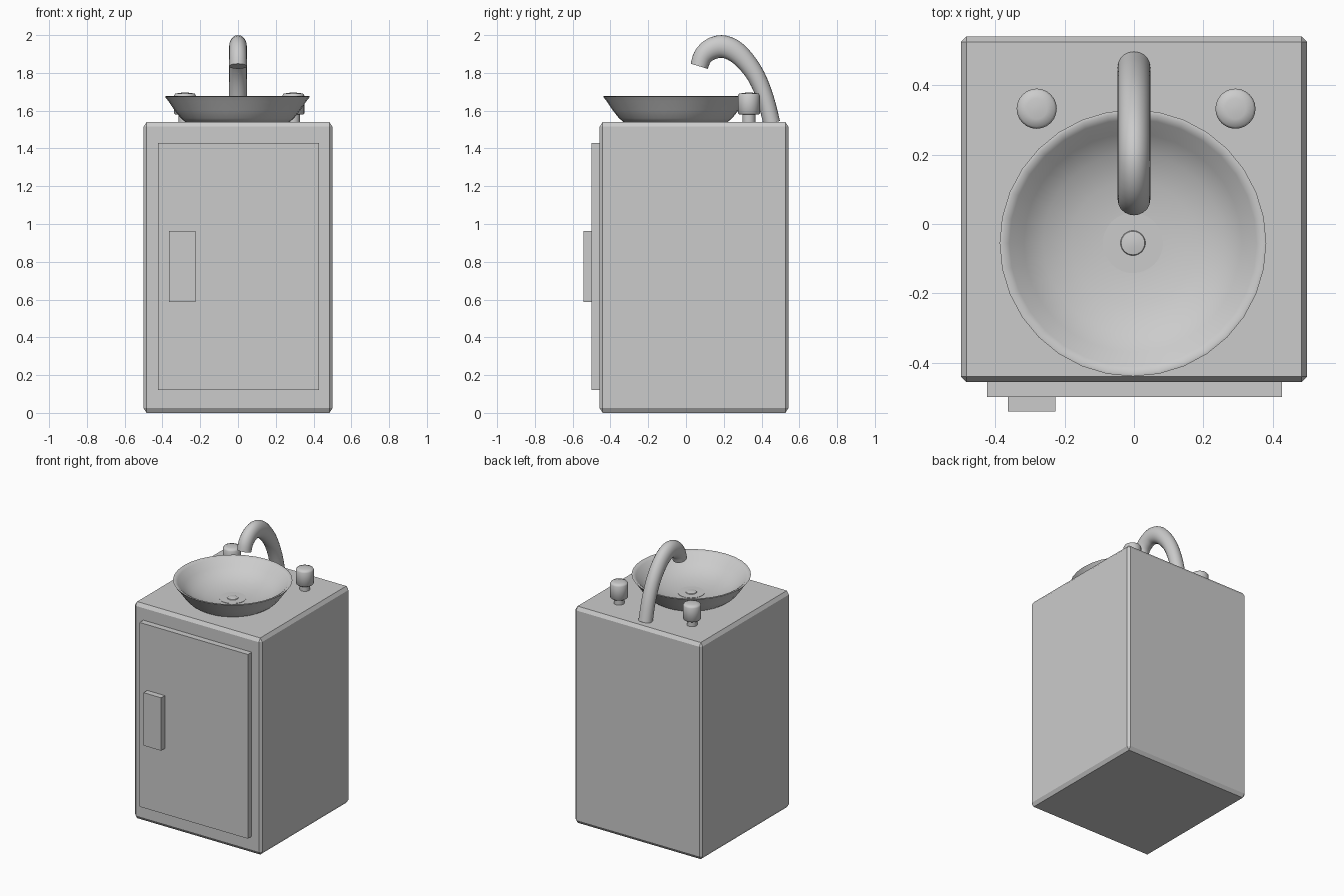
import bpy, bmesh, math
from mathutils import Vector, Matrix

if "Cube" in bpy.data.objects:
    bpy.data.objects.remove(bpy.data.objects["Cube"])


def finish(name, bm, smooth=None):
    bmesh.ops.recalc_face_normals(bm, faces=bm.faces)
    me = bpy.data.meshes.new(name)
    bm.to_mesh(me)
    bm.free()
    ob = bpy.data.objects.new(name, me)
    bpy.context.collection.objects.link(ob)
    if smooth:
        bpy.ops.object.select_all(action='DESELECT')
        ob.select_set(True)
        bpy.context.view_layer.objects.active = ob
        bpy.ops.object.shade_smooth_by_angle(angle=math.radians(smooth))
    return ob


def box(name, lo, hi, bevel=0):
    # the chamfer is made on a unit cube, so it stretches with the box
    lo, hi = Vector(lo), Vector(hi)
    bm = bmesh.new()
    bmesh.ops.create_cube(bm, size=1)
    if bevel:
        bmesh.ops.bevel(bm, geom=bm.edges[:], offset=bevel, segments=1, affect='EDGES')
    bmesh.ops.transform(bm, verts=bm.verts,
                        matrix=Matrix.Translation((lo + hi) / 2) @ Matrix.Diagonal((*(hi - lo), 1)))
    return finish(name, bm)


def skin(bm, rings, closed_ends=True):
    for a, b in zip(rings, rings[1:]):
        for i in range(len(a)):
            j = (i + 1) % len(a)
            bm.faces.new((a[i], a[j], b[j], b[i]))
    if closed_ends:
        bm.faces.new(rings[0])
        bm.faces.new(rings[-1])


def lathe(name, profile, x, y, sides=32, smooth=35):
    bm = bmesh.new()
    angles = [2 * math.pi * i / sides for i in range(sides)]
    rings = [[bm.verts.new((x + r * math.cos(a), y + r * math.sin(a), z)) for a in angles]
             for r, z in profile]
    skin(bm, rings)
    return finish(name, bm, smooth)


# cabinet, door and handle
box("cabinet", (-0.5, -0.457, 0), (0.5, 0.542, 1.54), 0.016)
box("door", (-0.424, -0.5, 0.12), (0.428, -0.45, 1.43))
box("door_handle", (-0.364, -0.542, 0.587), (-0.226, -0.495, 0.963))

# bowl: outer wall, rounded lip, inner slope, drain floor
BY = -0.055
lathe("basin", [(0.27, 1.535), (0.30, 1.56), (0.335, 1.605), (0.365, 1.65), (0.385, 1.675),
                (0.376, 1.677), (0.357, 1.665), (0.315, 1.622), (0.26, 1.585), (0.18, 1.559),
                (0.087, 1.546)], -0.003, BY, smooth=60)
lathe("drain", [(0.087, 1.538), (0.087, 1.548), (0.036, 1.548), (0.034, 1.552), (0.012, 1.556)],
      -0.003, BY)

# two tap knobs on stems
for side, x in (("left", -0.281), ("right", 0.293)):
    lathe(side + "_tap_stem", [(0.034, 1.535), (0.034, 1.585)], x, 0.333, 24)
    lathe(side + "_tap_knob", [(0.052, 1.58), (0.058, 1.586), (0.058, 1.68), (0.052, 1.69),
                               (0.03, 1.694), (0.008, 1.696)], x, 0.333, 24, 60)

# spout: oval tube swept along (y, z, in-plane radius)
path = [Vector(p) for p in ((0.454, 1.535, 0.045), (0.42, 1.667, 0.045), (0.371, 1.783, 0.048),
                            (0.31, 1.868, 0.053), (0.25, 1.92, 0.058), (0.187, 1.94, 0.06),
                            (0.128, 1.923, 0.057), (0.088, 1.885, 0.051), (0.07, 1.835, 0.047))]
ext = [2 * path[0] - path[1]] + path + [2 * path[-1] - path[-2]]
pts = []
for a, b, c, d in zip(ext, ext[1:], ext[2:], ext[3:]):
    for t in (0, 1 / 3, 2 / 3):
        pts.append(0.5 * (2 * b + (c - a) * t + (2 * a - 5 * b + 4 * c - d) * t * t
                          + (3 * b - a - 3 * c + d) * t ** 3))
pts.append(path[-1])
bm = bmesh.new()
rings = []
for i, p in enumerate(pts):
    q = pts[min(i + 1, len(pts) - 1)] - pts[max(i - 1, 0)]
    n = Vector((-q.y, q.x)).normalized()
    rings.append([bm.verts.new((0.047 * math.cos(a), p.x + n.x * p.z * math.sin(a),
                                p.y + n.y * p.z * math.sin(a)))
                  for a in (2 * math.pi * k / 20 for k in range(20))])
skin(bm, rings)
finish("spout", bm, 40)
